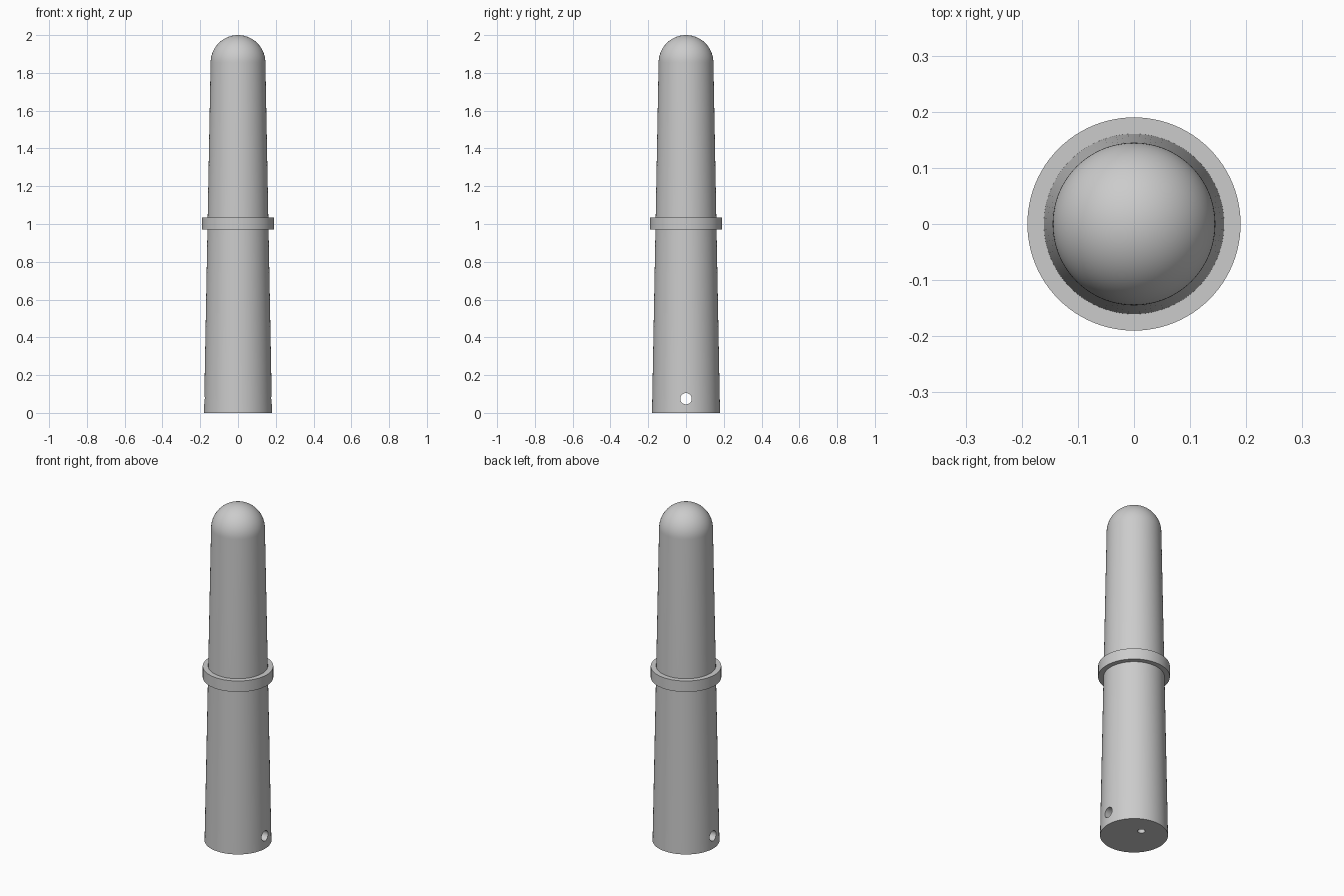
import bpy, bmesh, math
from mathutils import Matrix

cube = bpy.data.objects.get("Cube")
if cube:
    bpy.data.objects.remove(cube, do_unlink=True)

SEGMENTS = 96

# Single plain grey material
grey = bpy.data.materials.new("plain_grey")
grey.use_nodes = True
colour = (0.6, 0.6, 0.6, 1)
grey.diffuse_color = colour
grey.node_tree.nodes["Principled BSDF"].inputs["Base Color"].default_value = colour


def make_object(name, bm):
    bmesh.ops.remove_doubles(bm, verts=bm.verts, dist=1e-5)
    bmesh.ops.recalc_face_normals(bm, faces=bm.faces)
    mesh = bpy.data.meshes.new(name)
    bm.to_mesh(mesh)
    bm.free()
    mesh.materials.append(grey)
    obj = bpy.data.objects.new(name, mesh)
    bpy.context.collection.objects.link(obj)
    return obj


def lathe(name, profile, closed=False):
    """Revolve (radius, height) points around the z axis."""
    bm = bmesh.new()
    rings = [[bm.verts.new((r * math.cos(a), r * math.sin(a), z))
              for a in (i * math.tau / SEGMENTS for i in range(SEGMENTS))]
             if r > 0 else [bm.verts.new((0, 0, z))] for r, z in profile]
    pairs = list(zip(rings, rings[1:])) + ([(rings[-1], rings[0])] if closed else [])
    for low, high in pairs:
        for i in range(SEGMENTS):
            j = (i + 1) % SEGMENTS
            if len(high) == 1:
                bm.faces.new((low[i], low[j], high[0]))
            else:
                bm.faces.new((low[i], low[j], high[j], high[i]))
    if not closed:
        bm.faces.new(list(reversed(rings[0])))
    return make_object(name, bm)


def drill(target, radius, depth, matrix):
    """Cut a round hole and remove the cutter afterwards."""
    bm = bmesh.new()
    bmesh.ops.create_cone(bm, cap_ends=True, segments=32, radius1=radius,
                          radius2=radius, depth=depth, matrix=matrix)
    cutter = make_object("hole_cutter", bm)
    cutter.hide_render = True
    mod = target.modifiers.new("hole", 'BOOLEAN')
    mod.operation = 'DIFFERENCE'
    mod.solver = 'EXACT'
    mod.object = cutter
    bpy.context.view_layer.objects.active = target
    bpy.ops.object.modifier_apply(modifier=mod.name)
    bpy.data.objects.remove(cutter, do_unlink=True)


# Tapered shaft with a hemispherical tip
base_r, tip_r = 0.18, 0.145
tip_z = 2 - tip_r
taper = [(base_r + (tip_r - base_r) * z / tip_z, z) for z in (0, 0.15, 1.0)]
dome = [(tip_r * math.cos(a), tip_z + tip_r * math.sin(a))
        for a in (i * math.pi / 40 for i in range(20))]
shaft = lathe("tapered_shaft", taper + dome + [(0, 2)])

# Cross hole through the foot, and a small vertical hole in the base
drill(shaft, 0.03, 1, Matrix.Translation((0, 0, 0.075)) @ Matrix.Rotation(math.pi / 2, 4, 'Y'))
drill(shaft, 0.02, 0.2, Matrix.Translation((0, 0.06, 0)))

# Collar around the middle
collar = lathe("collar_ring", [(0.155, 0.97), (0.19, 0.97), (0.19, 1.035), (0.155, 1.035)], closed=True)

# Smooth shading with crisp rims
for obj in (shaft, collar):
    bpy.ops.object.select_all(action='DESELECT')
    obj.select_set(True)
    bpy.context.view_layer.objects.active = obj
    bpy.ops.object.shade_smooth_by_angle(angle=math.radians(30))
